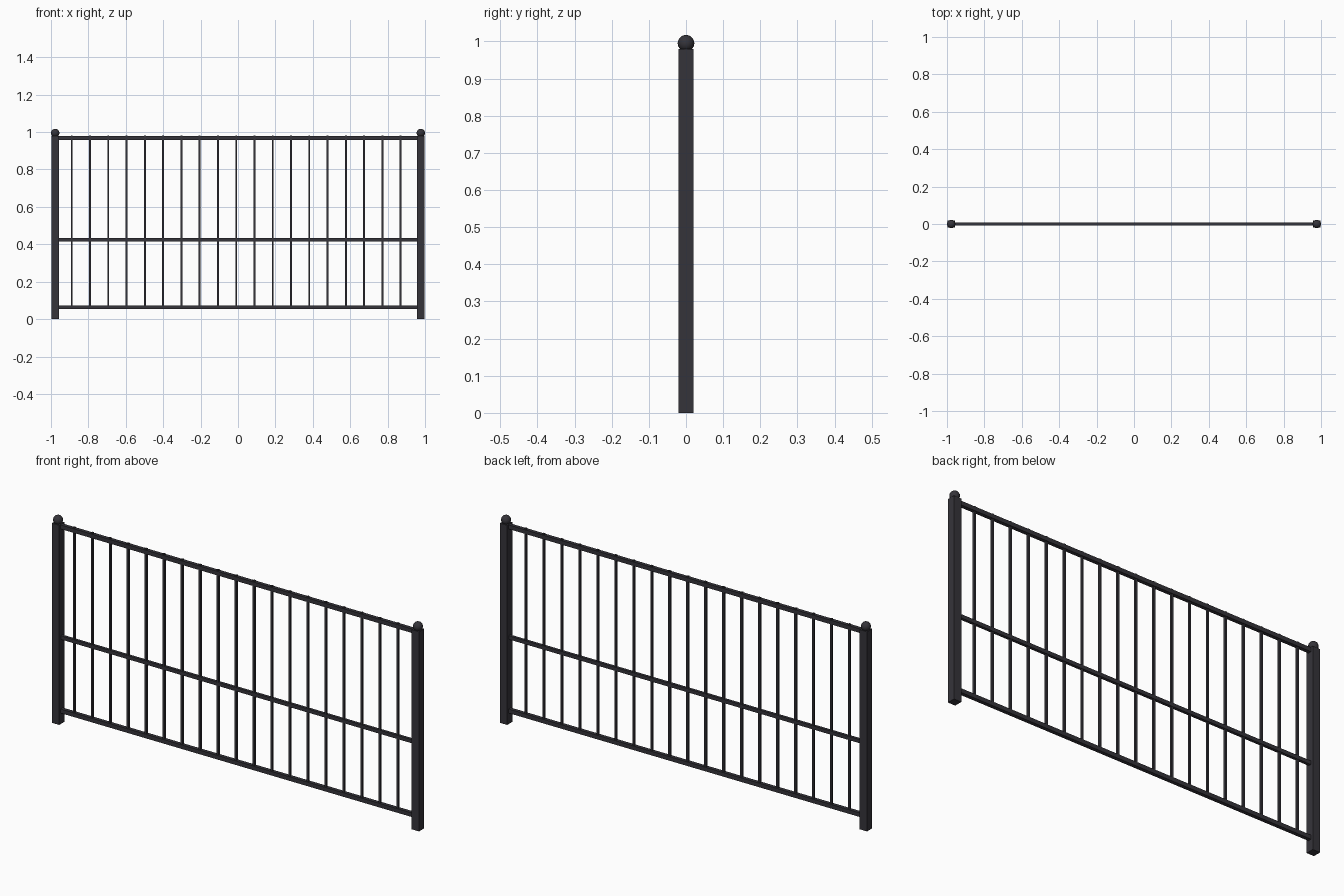
import bpy

if "Cube" in bpy.data.objects:
    bpy.data.objects.remove(bpy.data.objects["Cube"])

# One dark iron colour
iron = bpy.data.materials.new("dark iron")
iron.diffuse_color = (0.036, 0.034, 0.042, 1)
iron.use_nodes = True
iron.node_tree.nodes["Principled BSDF"].inputs["Base Color"].default_value = iron.diffuse_color

POST_X = 0.9775


def finish(name):
    obj = bpy.context.object
    obj.name = name
    obj.data.materials.append(iron)
    return obj


def box(name, x, z0, z1, sx, sy):
    bpy.ops.mesh.primitive_cube_add(size=1, location=(x, 0, (z0 + z1) / 2))
    obj = finish(name)
    obj.scale = (sx, sy, z1 - z0)
    bpy.ops.object.transform_apply(location=False, rotation=False, scale=True)
    return obj


# End posts with ball finials
for side, x in (("left", -POST_X), ("right", POST_X)):
    box(side + "_post", x, 0, 0.98, 0.04, 0.04)
    bpy.ops.mesh.primitive_uv_sphere_add(segments=16, ring_count=10, radius=0.0225,
                                         location=(x, 0, 0.995))
    finish(side + "_ball")
    bpy.ops.object.shade_smooth_by_angle()

# Horizontal rails between the posts
for name, z, h, d in (("top_rail", 0.968, 0.02, 0.018),
                      ("middle_rail", 0.424, 0.018, 0.014),
                      ("bottom_rail", 0.064, 0.02, 0.018)):
    box(name, 0, z - h / 2, z + h / 2, 2 * POST_X - 0.02, d)

# Thin upright bars, just poking through the top rail
for i in range(19):
    box(f"bar_{i + 1}", -0.889 + i * 0.0977, 0.06, 0.983, 0.01, 0.01)
